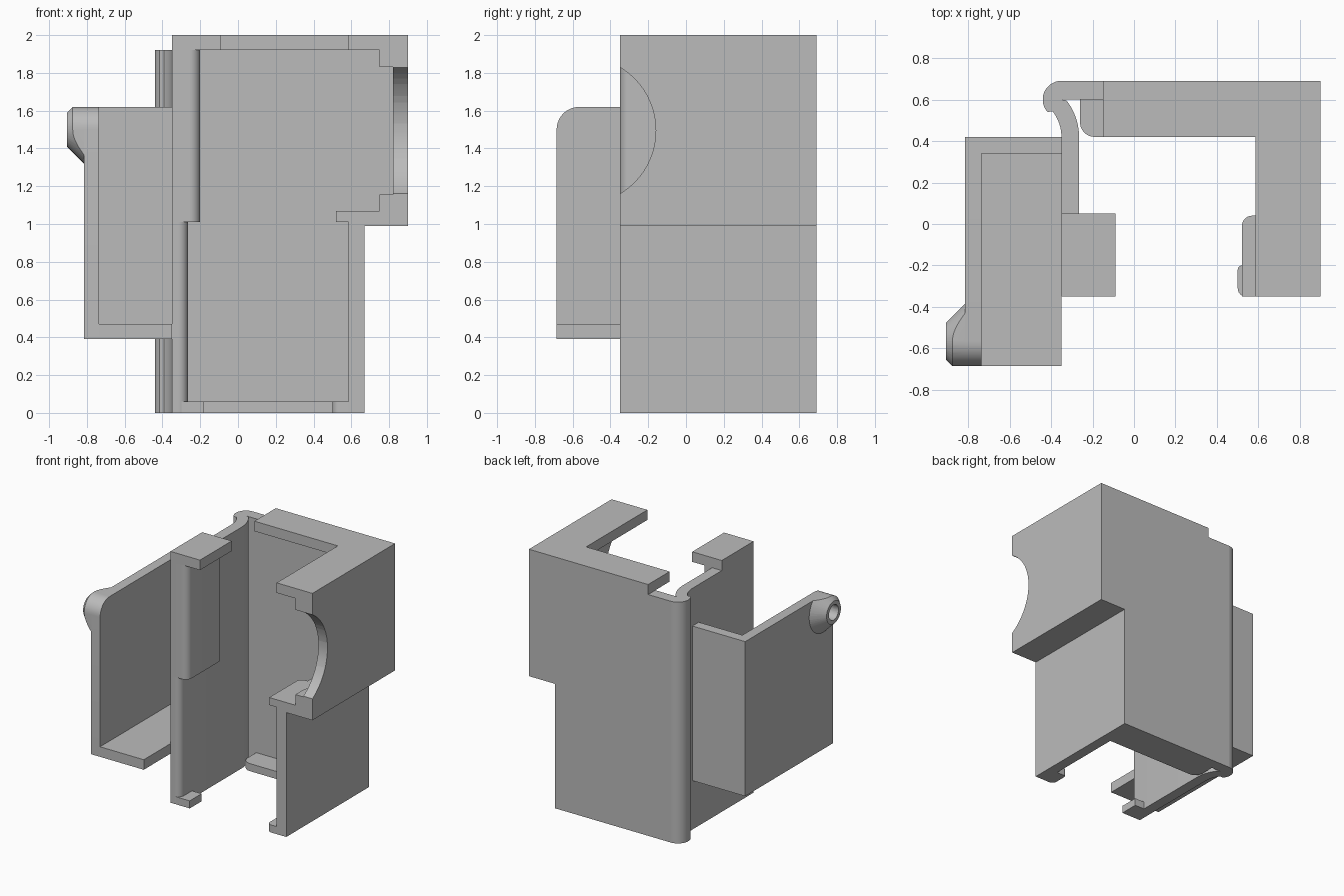
import bpy
import bmesh
from math import sin, cos, pi, radians
from mathutils import Vector, Matrix

old = bpy.data.objects.get("Cube")
if old:
    bpy.data.objects.remove(old)

GREY = (0.5, 0.5, 0.5, 1)
grey = bpy.data.materials.new("plain grey")
grey.use_nodes = True
grey.diffuse_color = GREY
grey.node_tree.nodes["Principled BSDF"].inputs["Base Color"].default_value = GREY


def finish(name, bm):
    bmesh.ops.recalc_face_normals(bm, faces=bm.faces)
    mesh = bpy.data.meshes.new(name)
    bm.to_mesh(mesh)
    bm.free()
    mesh.materials.append(grey)
    ob = bpy.data.objects.new(name, mesh)
    bpy.context.collection.objects.link(ob)
    return ob


def smooth(ob):
    bpy.ops.object.select_all(action="DESELECT")
    ob.select_set(True)
    bpy.context.view_layer.objects.active = ob
    bpy.ops.object.shade_smooth_by_angle(angle=radians(25))


def outline(corners, steps=10):
    """Corners are (a, b) or (a, b, radius) for a rounded right angle."""
    pts = []
    for i, c in enumerate(corners):
        p = Vector(c[:2])
        if len(c) == 2:
            pts.append(p)
            continue
        u = (Vector(corners[i - 1][:2]) - p).normalized() * c[2]
        v = (Vector(corners[(i + 1) % len(corners)][:2]) - p).normalized() * c[2]
        for k in range(steps + 1):
            t = k / steps * pi / 2
            pts.append(p + u + v - v * cos(t) - u * sin(t))
    return pts


def prism(name, corners, axis, lo, hi):
    """Extrude an outline in (x, y) along z, or in (y, z) along x."""
    bm = bmesh.new()
    place = (lambda p: (p[0], p[1], lo)) if axis == "z" else (lambda p: (lo, p[0], p[1]))
    face = bm.faces.new([bm.verts.new(place(p)) for p in outline(corners)])
    move = Vector((0, 0, hi - lo)) if axis == "z" else Vector((hi - lo, 0, 0))
    ext = bmesh.ops.extrude_face_region(bm, geom=[face], use_keep_orig=True)
    bmesh.ops.translate(bm, vec=move, verts=[g for g in ext["geom"] if isinstance(g, bmesh.types.BMVert)])
    ob = finish(name, bm)
    smooth(ob)
    return ob


def box(name, x0, x1, y0, y1, z0, z1):
    return prism(name, [(x0, y0), (x1, y0), (x1, y1), (x0, y1)], "z", z0, z1)


def cone_x(name, x0, x1, r0, r1, y, z):
    """Round cutter lying along x."""
    bm = bmesh.new()
    turn = Matrix.Translation(((x0 + x1) / 2, y, z)) @ Matrix.Rotation(pi / 2, 4, "Y")
    bmesh.ops.create_cone(bm, cap_ends=True, segments=64, radius1=r0, radius2=r1,
                          depth=x1 - x0, matrix=turn)
    return finish(name, bm)


def carve(ob, cutter, operation):
    mod = ob.modifiers.new("carve", "BOOLEAN")
    mod.object, mod.operation, mod.solver = cutter, operation, "EXACT"
    bpy.context.view_layer.objects.active = ob
    bpy.ops.object.modifier_apply(modifier=mod.name)
    bpy.data.objects.remove(cutter)
    smooth(ob)


# Main levels shared by the parts
FRONT, BACK, INNER_BACK, LIP_FRONT = -0.35, 0.69, 0.60, 0.42
LIP_Z, TOP = 1.92, 2.0

# Back wall, wider above the step
prism_low = box("back_wall_lower", -0.35, 0.67, INNER_BACK, BACK, 0, 0.99)
box("back_wall_upper", -0.35, 0.9, INNER_BACK, BACK, 0.99, LIP_Z)

# Right wall in two storeys, joined by a ledge
box("right_wall_lower", 0.585, 0.67, FRONT, INNER_BACK, 0, 0.99)
box("ledge", 0.585, 0.9, FRONT, INNER_BACK, 0.99, 1.07)
wall = box("right_wall_upper", 0.82, 0.9, FRONT, INNER_BACK, 1.07, LIP_Z)
carve(wall, cone_x("finger_notch", 0.7, 1.0, 0.39, 0.39, -0.55, 1.495), "DIFFERENCE")
for name, z0, z1 in (("lower_rib", 1.07, 1.155), ("upper_rib", 1.83, LIP_Z)):
    prism(name, [(0.75, FRONT), (0.82, FRONT), (0.82, -0.2), (0.75, -0.2, 0.05)], "z", z0, z1)
prism("ledge_tab", [(0.52, FRONT), (0.585, FRONT), (0.585, 0.04), (0.52, 0.04, 0.05)],
      "z", 1.01, 1.07)

# Lips around the top and bottom openings
prism("top_lip", [(-0.15, LIP_FRONT), (0.585, LIP_FRONT), (0.585, FRONT), (0.9, FRONT),
                  (0.9, BACK), (-0.15, BACK)], "z", LIP_Z, TOP)
prism("bottom_back_lip", [(-0.26, LIP_FRONT, 0.07), (0.585, LIP_FRONT),
                          (0.585, INNER_BACK), (-0.26, INNER_BACK)], "z", 0, 0.06)
prism("bottom_right_lip", [(0.5, FRONT, 0.04), (0.585, FRONT), (0.585, -0.2), (0.5, -0.2, 0.02)],
      "z", 0, 0.06)
box("bottom_left_lip", -0.3, -0.18, FRONT, -0.2, 0, 0.06)
box("left_top_lip", -0.35, -0.09, FRONT, 0.05, LIP_Z, TOP)

# Left wall with a rounded front edge and a thicker upper pad
prism("left_wall_lower", [(-0.35, FRONT), (-0.265, FRONT, 0.05), (-0.265, LIP_FRONT),
                          (-0.35, LIP_FRONT)], "z", 0, 1.01)
prism("left_wall_upper", [(-0.35, FRONT), (-0.2, FRONT, 0.055), (-0.2, 0.05), (-0.265, 0.05),
                          (-0.265, LIP_FRONT), (-0.35, LIP_FRONT)], "z", 1.01, LIP_Z)

# Curled flexible hinge between the left wall and the back wall
N = 14


def arc(cx, cy, r, a0, a1):
    angles = [radians(a0 + (a1 - a0) * i / N) for i in range(N + 1)]
    return [(cx + r * cos(a), cy + r * sin(a)) for a in angles]


curl = arc(-0.35, 0.6, 0.09, 90, 222)
inner_bend = arc(-0.55, LIP_FRONT, 0.2, 38, 0)
outer_bend = arc(-0.55, LIP_FRONT, 0.285, 0, 38)
prism("hinge", curl + inner_bend + outer_bend + [(-0.35, 0.6)], "z", 0, LIP_Z)

# Side tray, open at the front and top
SIDE = [(-0.685, 0.39), (0.42, 0.39), (0.42, 1.62), (-0.685, 1.62, 0.12)]
prism("tray_outer_wall", SIDE, "x", -0.815, -0.735)
box("tray_floor", -0.735, -0.35, -0.685, 0.42, 0.39, 0.47)
box("tray_back_wall", -0.735, -0.35, 0.34, 0.42, 0.47, 1.62)

# Tapered boss with a blind hole on the tray corner
boss = prism("boss", SIDE, "x", -0.905, -0.81)
carve(boss, cone_x("boss_taper", -0.915, -0.795, 0.08, 0.2, -0.565, 1.5), "INTERSECT")
carve(boss, cone_x("boss_hole", -0.95, -0.83, 0.06, 0.06, -0.565, 1.5), "DIFFERENCE")
